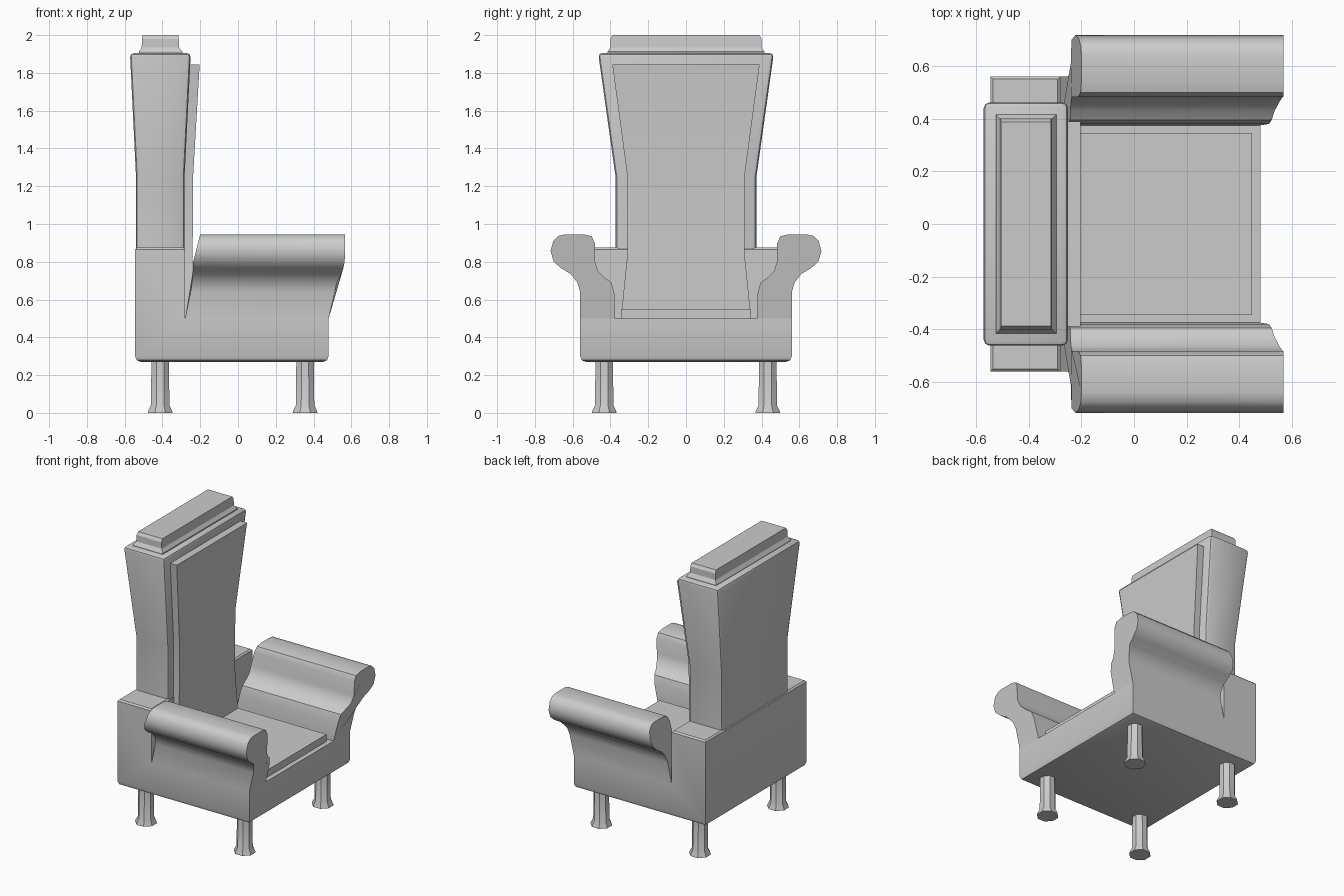
import bpy, bmesh, math

if "Cube" in bpy.data.objects:
    bpy.data.objects.remove(bpy.data.objects["Cube"])


def finish(name, bm, angle=40):
    bmesh.ops.recalc_face_normals(bm, faces=bm.faces)
    me = bpy.data.meshes.new(name)
    bm.to_mesh(me)
    bm.free()
    me.shade_smooth()
    me.set_sharp_from_angle(angle=math.radians(angle))
    ob = bpy.data.objects.new(name, me)
    bpy.context.collection.objects.link(ob)
    return ob


def loft(rings):
    """Skin closed rings of points and cap both ends."""
    bm = bmesh.new()
    vs = [[bm.verts.new(p) for p in r] for r in rings]
    n = len(vs[0])
    for a, b in zip(vs, vs[1:]):
        for i in range(n):
            j = (i + 1) % n
            bm.faces.new((a[i], a[j], b[j], b[i]))
    bm.faces.new(vs[0])
    bm.faces.new(vs[-1])
    bmesh.ops.recalc_face_normals(bm, faces=bm.faces)
    return bm


def rect(x0, x1, hy, z):
    return [(x0, -hy, z), (x1, -hy, z), (x1, hy, z), (x0, hy, z)]


def bevel(bm, width, test, segments=2):
    edges = [e for e in bm.edges if test(e)]
    bmesh.ops.bevel(bm, geom=edges, offset=width, segments=segments,
                    profile=0.5, affect='EDGES')


def interp(table, z):
    for (z0, a), (z1, b) in zip(table, table[1:]):
        if z <= z1:
            return a + (b - a) * max(0, z - z0) / (z1 - z0)
    return table[-1][1]


# Body: L-shaped side profile across the full width
side = [(-.545, .27), (.48, .27), (.48, .5), (-.28, .5), (-.28, .875), (-.545, .875)]
bm = loft([[(x, y, z) for x, z in side] for y in (-.56, .56)])
bevel(bm, .03, lambda e: all(v.co.z < .28 for v in e.verts))
bevel(bm, .01, lambda e: all(v.co.z > .87 for v in e.verts), 1)
finish("body", bm)

# Rolled arms: scroll profile with shaped front and raked rear ends
scroll = [(.56, .5), (.56, .64), (.575, .69), (.61, .735), (.66, .765), (.70, .80),
          (.717, .855), (.703, .91), (.675, .937), (.64, .945), (.54, .945),
          (.50, .935), (.483, .90), (.482, .80), (.465, .75), (.43, .715),
          (.395, .69), (.38, .64), (.375, .5)]
front = [(.5, .48), (.65, .515), (.70, .525), (.74, .55), (.78, .562), (.82, .567)]
rear = [(.5, -.28), (.68, -.243), (.8, -.237), (.945, -.2)]
arm = finish("arm", loft([[(interp(t, z), y, z) for y, z in scroll] for t in (rear, front)]), 35)
arm.modifiers.new("both_sides", 'MIRROR').use_axis = (False, True, False)

# Backrest: straight lower part, flared upper part
bm = loft([rect(-.54, -.283, .373, .8), rect(-.54, -.283, .373, 1.25),
           rect(-.572, -.25, .465, 1.905)])
bevel(bm, .022, lambda e: max(v.co.z for v in e.verts) > .81
      and e.calc_face_angle(0) > .7)
finish("backrest", bm)

# Front panel of the backrest
finish("back_panel", loft([rect(-.31, -.24, .345, .5), rect(-.31, -.24, .31, .84),
                           rect(-.31, -.238, .31, 1.25), rect(-.30, -.203, .39, 1.845)]), 20)

# Crest on top of the backrest
finish("crest", loft([rect(-.525, -.295, .415, 1.89), rect(-.525, -.295, .415, 1.912),
                      rect(-.51, -.312, .40, 1.935), rect(-.508, -.314, .40, 1.98),
                      rect(-.505, -.316, .388, 2.0)]), 20)

# Seat cushion
finish("seat_cushion", loft([rect(-.26, .447, .345, .49), rect(-.26, .447, .345, .55)]))

# Octagonal legs with flared feet
for i, (x, y) in enumerate([(-.412, -.433), (-.412, .433), (.355, -.433), (.355, .433)]):
    rings = [[(x + r * math.cos((k + .5) * math.pi / 4),
               y + r * math.sin((k + .5) * math.pi / 4), z) for k in range(8)]
             for r, z in [(.071, 0), (.068, .012), (.053, .04), (.05, .28)]]
    finish("leg_%d" % (i + 1), loft(rings), 30)
